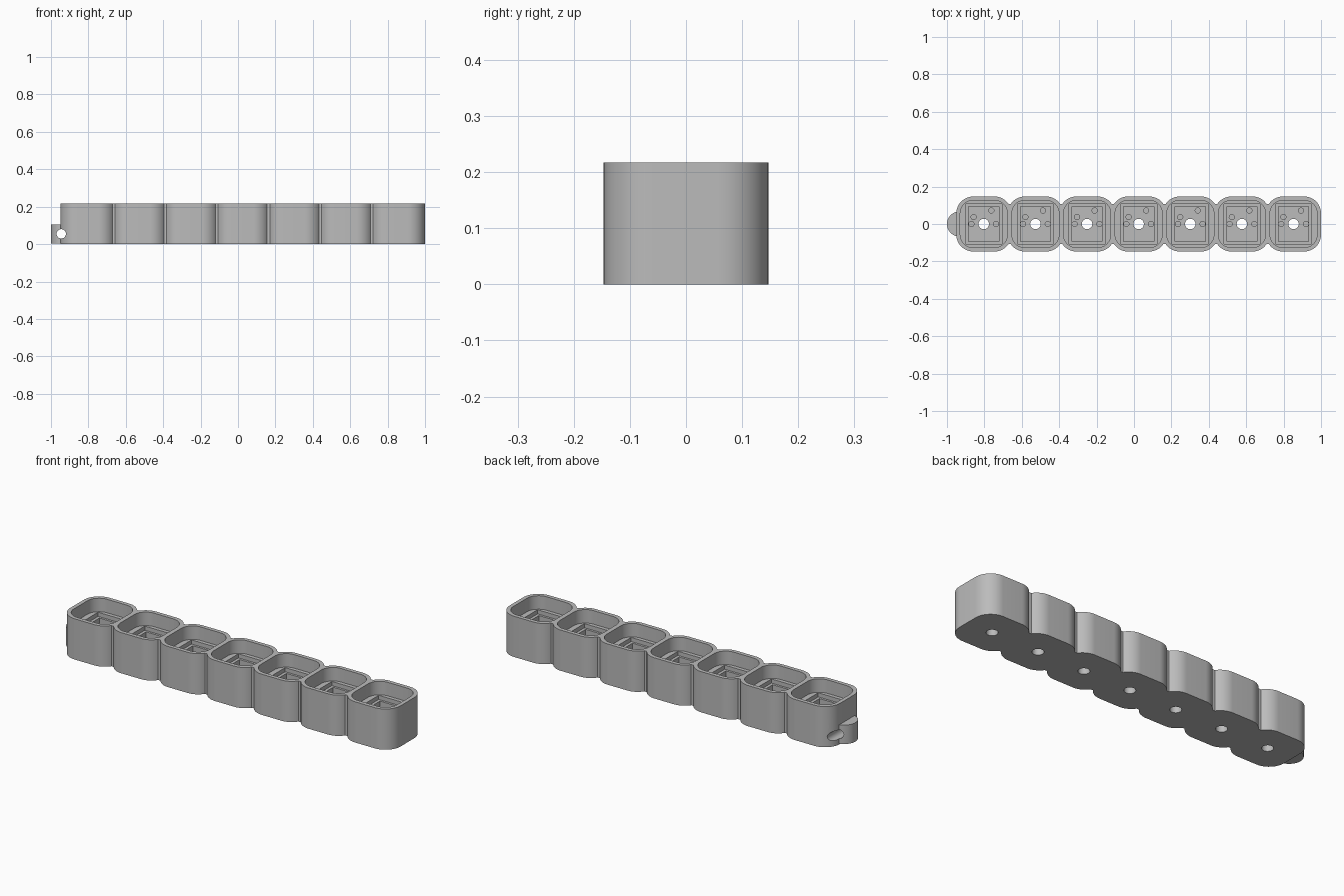
import bpy, bmesh
from math import radians, cos, sin, asin, degrees

if "Cube" in bpy.data.objects:
    bpy.data.objects.remove(bpy.data.objects["Cube"], do_unlink=True)

COUNT, PITCH, FIRST = 7, 0.276, -0.803
HALF, RADIUS, HEIGHT = 0.147, 0.09, 0.217
CENTERS = [FIRST + i * PITCH for i in range(COUNT)]
TOP = 0.3  # cutters reach above the rim

grey = bpy.data.materials.new("light grey plastic")
grey.use_nodes = True
colour = (0.5, 0.5, 0.5, 1)
grey.diffuse_color = colour
grey.node_tree.nodes["Principled BSDF"].inputs["Base Color"].default_value = colour


def arc(cx, cy, r, start, end, steps=12):
    angles = [radians(start + (end - start) * i / steps) for i in range(steps + 1)]
    return [(cx + r * cos(a), cy + r * sin(a)) for a in angles]


def circle(cx, cy, r, n=32):
    return arc(cx, cy, r, 0, 360, n)[:-1]


def rectangle(cx, hx, hy):
    return [(cx - hx, -hy), (cx + hx, -hy), (cx + hx, hy), (cx - hx, hy)]


def rounded_square(cx, half, r):
    k = half - r
    corners = [(1, 1), (-1, 1), (-1, -1), (1, -1)]
    return [p for i, (sx, sy) in enumerate(corners)
            for p in arc(cx + sx * k, sy * k, r, i * 90, i * 90 + 90)]


def prisms(name, outlines, z0, z1):
    """One object holding an upright prism for each outline."""
    bm = bmesh.new()
    for outline in outlines:
        face = bm.faces.new([bm.verts.new((x, y, z0)) for x, y in outline])
        grown = bmesh.ops.extrude_face_region(bm, geom=[face])["geom"]
        bmesh.ops.translate(bm, vec=(0, 0, z1 - z0),
                            verts=[v for v in grown if isinstance(v, bmesh.types.BMVert)])
    bmesh.ops.recalc_face_normals(bm, faces=bm.faces)
    mesh = bpy.data.meshes.new(name)
    bm.to_mesh(mesh)
    bm.free()
    mesh.materials.append(grey)
    obj = bpy.data.objects.new(name, mesh)
    bpy.context.collection.objects.link(obj)
    return obj


def combine(target, tool, operation="DIFFERENCE"):
    mod = target.modifiers.new(tool.name, "BOOLEAN")
    mod.operation, mod.solver, mod.object = operation, "EXACT", tool
    bpy.context.view_layer.objects.active = target
    bpy.ops.object.modifier_apply(modifier=mod.name)
    bpy.data.objects.remove(tool, do_unlink=True)


# Scalloped outer shell: a row of overlapping rounded cells
k = HALF - RADIUS
joint = degrees(asin((0.108 - k) / RADIUS))
upper = []
for i, cx in enumerate(CENTERS):
    upper += arc(cx - k, k, RADIUS, 180 if i == 0 else 180 - joint, 90)
    upper += arc(cx + k, k, RADIUS, 90, 0 if i == COUNT - 1 else joint)
lower = [(x, -y) for x, y in reversed(upper)]
tray = prisms("switch_tray", [upper + lower], 0, HEIGHT)

# Round end tab with a cross hole for a ring
tab = prisms("ring_tab", [circle(-0.933, 0, 0.067, 48)], 0.004, 0.105)
combine(tray, tab, "UNION")
ring_hole = prisms("ring_hole", [circle(0, 0, 0.025)], -0.3, 0.3)
ring_hole.rotation_euler.x = radians(90)
ring_hole.location = (-0.945, 0, 0.055)
bpy.context.view_layer.update()
combine(tray, ring_hole)

# Stepped sockets, from the wide cap recess down to the floor
combine(tray, prisms("cap_recess", [rounded_square(c, 0.126, 0.069) for c in CENTERS], 0.145, TOP))
combine(tray, prisms("socket_opening", [rectangle(c, 0.097, 0.106) for c in CENTERS], 0.123, TOP))
combine(tray, prisms("socket_pocket", [rectangle(c, 0.081, 0.094) for c in CENTERS], 0.073, TOP))

# Central through holes, blind guide holes and pin holes
combine(tray, prisms("center_hole", [circle(c, 0, 0.028) for c in CENTERS], -0.1, TOP))
blind = [(-0.066, 0, 0.018), (0.066, 0, 0.018), (-0.054, 0.037, 0.014), (0.04, 0.072, 0.014)]
for dx, y, r in blind:
    # keep each hole inside the pocket walls
    r = min(r, 0.08 - abs(dx))
    combine(tray, prisms("pin_hole", [circle(c + dx, y, r, 20) for c in CENTERS], 0.025, 0.11))

# Smooth rounded walls, sharp rims
bpy.ops.object.select_all(action="DESELECT")
tray.select_set(True)
bpy.context.view_layer.objects.active = tray
bpy.ops.object.shade_smooth_by_angle(angle=radians(30))
